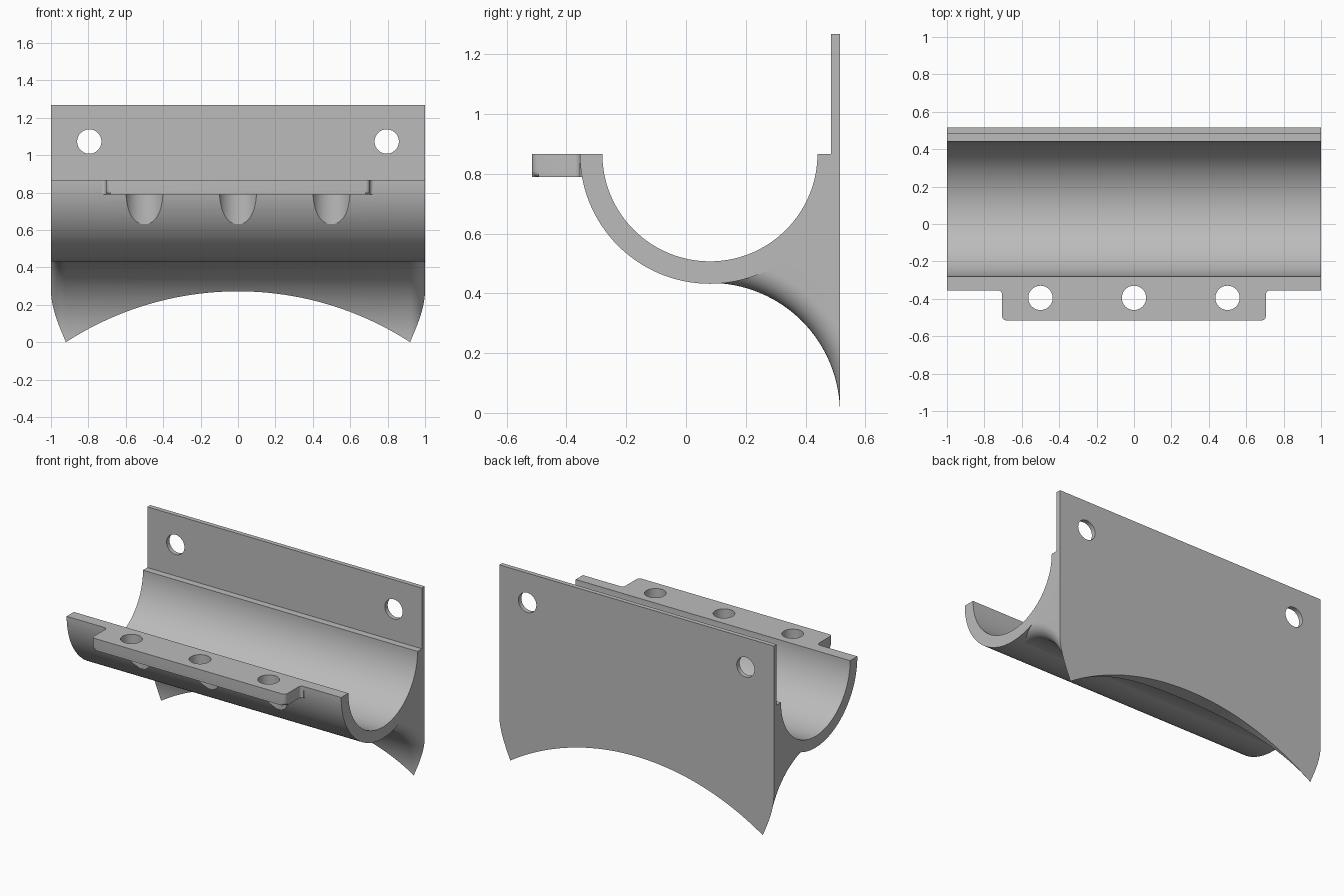
import bpy, bmesh
from math import sin, cos, pi, sqrt, radians

if "Cube" in bpy.data.objects:
    bpy.data.objects.remove(bpy.data.objects["Cube"])

grey = bpy.data.materials.new("plain_grey")
grey.use_nodes = True
colour = (0.5, 0.5, 0.5, 1)
grey.diffuse_color = colour
grey.node_tree.nodes["Principled BSDF"].inputs["Base Color"].default_value = colour

CY, TOP = 0.08, 0.867        # trough axis
INNER, OUTER = 0.36, 0.435   # trough radii
BACK = CY + OUTER            # rear plane
LIP = 0.79                   # underside of the flange


def make(name, bm):
    bmesh.ops.recalc_face_normals(bm, faces=bm.faces)
    mesh = bpy.data.meshes.new(name)
    bm.to_mesh(mesh)
    bm.free()
    mesh.materials.append(grey)
    ob = bpy.data.objects.new(name, mesh)
    bpy.context.collection.objects.link(ob)
    return ob


def loft(rings):
    """Solid through matching closed rings, capped at both ends."""
    bm = bmesh.new()
    loops = [[bm.verts.new(p) for p in ring] for ring in rings]
    n = len(loops[0])
    for a, b in zip(loops, loops[1:]):
        for i in range(n):
            j = (i + 1) % n
            bm.faces.new((a[i], a[j], b[j], b[i]))
    bm.faces.new(loops[0])
    bm.faces.new(loops[-1])
    return bm


def arc(cx, cy, r, a0, a1, n):
    return [(cx + r * cos(radians(a0 + (a1 - a0) * i / n)),
             cy + r * sin(radians(a0 + (a1 - a0) * i / n))) for i in range(n + 1)]


def cylinder(centre, r, depth, axis="z", n=48):
    """Cutter cylinder centred on a point, along z or y."""
    ring = arc(0, 0, r, 0, 360 - 360 / n, n - 1)
    x, y, z = centre
    if axis == "z":
        rings = [[(x + a, y + b, z + s * depth / 2) for a, b in ring] for s in (-1, 1)]
    else:
        rings = [[(x + a, y + s * depth / 2, z + b) for a, b in ring] for s in (-1, 1)]
    return make("cutter", loft(rings))


def cut(ob, cutter):
    cutter.hide_render = True
    mod = ob.modifiers.new("cut", "BOOLEAN")
    mod.operation = "DIFFERENCE"
    mod.solver = "EXACT"
    mod.object = cutter
    bpy.context.view_layer.objects.active = ob
    bpy.ops.object.modifier_apply(modifier=mod.name)
    bpy.data.objects.remove(cutter)


# Half-pipe trough
section = arc(CY, TOP, OUTER, 180, 360, 64) + arc(CY, TOP, INNER, 360, 180, 64)
trough = make("trough", loft([[(x, y, z) for y, z in section] for x in (-1, 1)]))

# Curved gusset under the trough, its lower end edges rounded over
ROUND = 0.08
FLAT = 1 - ROUND
steps = [FLAT + ROUND * sin(i / 10 * pi / 2) for i in range(11)]
stations = [-x for x in reversed(steps)] + steps


def gusset_ring(x):
    over = max(0, abs(x) - FLAT)
    r = OUTER + ROUND - sqrt(max(0, ROUND ** 2 - over ** 2))
    low, high = [], []
    for i in range(33):
        d = OUTER * sin(i / 32 * pi / 2)
        top = TOP - sqrt(max(0, 0.4 ** 2 - d * d))
        low.append((x, CY + d, min(sqrt(max(0, r * r - d * d)), top - 0.001)))
        high.append((x, CY + d, top))
    return low + high[::-1]


gusset = make("gusset", loft([gusset_ring(x) for x in stations]))

# Arched relief along the bottom of the gusset
ARCH = 0.272
arch_r = (FLAT ** 2 + ARCH ** 2) / (2 * ARCH)
cut(gusset, cylinder((0, 0.3, ARCH - arch_r), arch_r, 2, "y", 256))

# Rear mounting plate with two holes
plate_y = (BACK - 0.03, BACK)
plate = make("back_plate", loft([[(-1, y, 0.8), (1, y, 0.8), (1, y, 1.267), (-1, y, 1.267)]
                                 for y in plate_y]))
for side in (-1, 1):
    cut(plate, cylinder((side * 0.795, 0.5, 1.073), 0.065, 0.3, "y"))

# Front flange with rounded corners, blended into the trough
W, FRONT, EDGE, C = 0.705, -0.515, CY - OUTER, 0.022
half = arc(W - C, FRONT + C, C, -90, 0, 6) + arc(W + C, EDGE - C, C, 180, 90, 6)
half.append((W + C, EDGE + 0.017))
outline = half + [(-x, y) for x, y in reversed(half)]
bm = loft([[(x, y, z) for x, y in outline] for z in (LIP, TOP)])
lower_front = [e for e in bm.edges
               if all(v.co.z < LIP + 0.001 and v.co.y < FRONT + C + 0.001 for v in e.verts)]
bmesh.ops.bevel(bm, geom=lower_front, offset=0.018, segments=4, profile=0.5, affect="EDGES")
flange = make("front_flange", bm)

# Bolt holes through the flange, with clearance pockets in the trough wall below
for x in (-0.5, 0, 0.5):
    for part in (flange, trough):
        cut(part, cylinder((x, -0.395, 0.83), 0.065, 0.2))
    cut(trough, cylinder((x, -0.395, LIP - 0.15), 0.11, 0.3))

for ob in (trough, gusset, plate, flange):
    bpy.ops.object.select_all(action="DESELECT")
    ob.select_set(True)
    bpy.context.view_layer.objects.active = ob
    bpy.ops.object.shade_smooth_by_angle(angle=radians(30))
